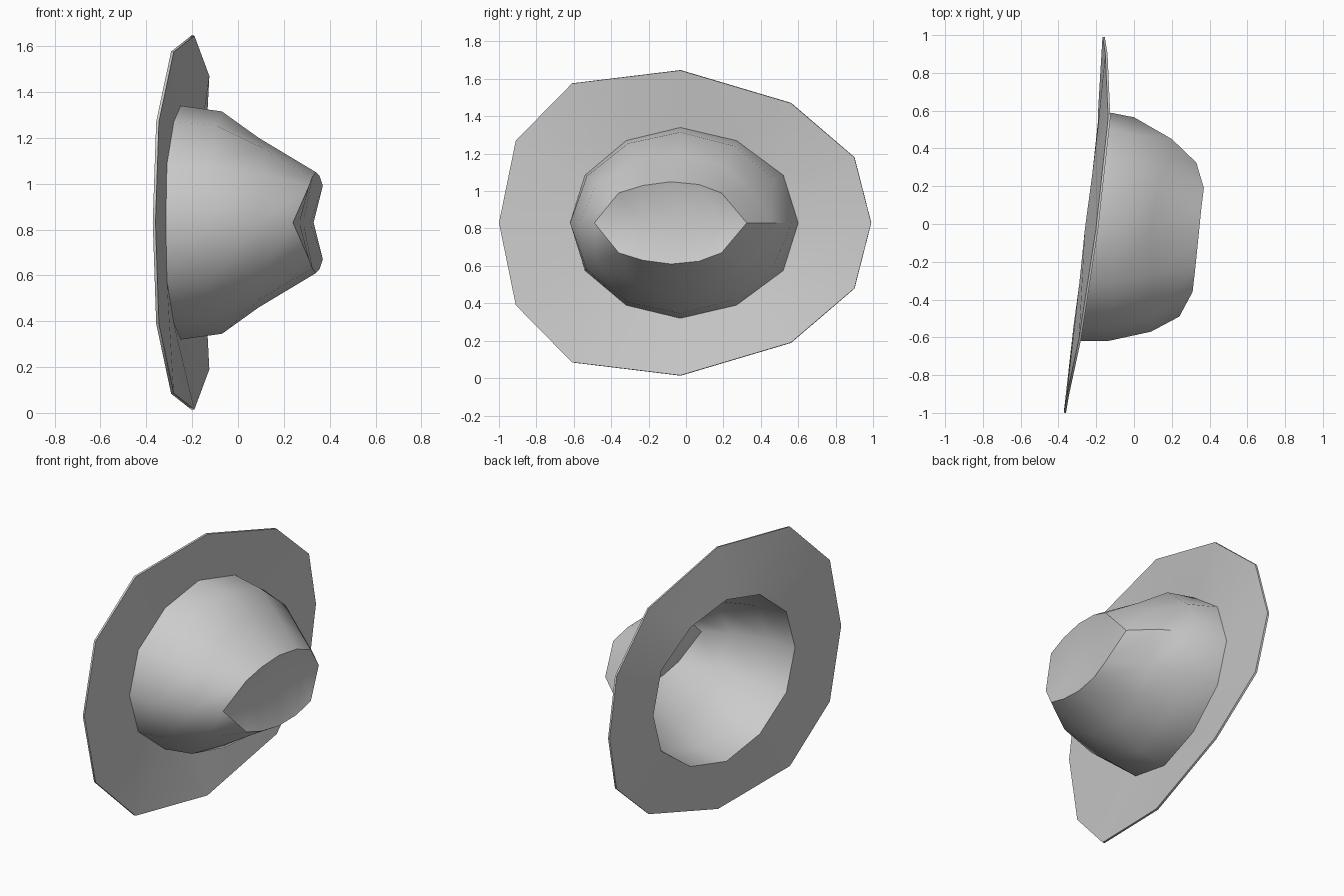
import bpy, bmesh, math

if "Cube" in bpy.data.objects:
    bpy.data.objects.remove(bpy.data.objects["Cube"])

CZ = 0.83  # height of the symmetry plane of the hat lying on its side

grey = bpy.data.materials.new("grey_felt")
grey.diffuse_color = (0.6, 0.6, 0.6, 1)
grey.use_nodes = True
grey.node_tree.nodes["Principled BSDF"].inputs["Base Color"].default_value = grey.diffuse_color

# Half rings from front to back as (x, y, height above the symmetry plane)
brim_edge = [(-.36, -1, 0), (-.345, -.91, .44), (-.28, -.61, .745), (-.19, -.03, .815),
             (-.125, .56, .64), (-.14, .9, .35), (-.155, .99, 0)]
crown_base = [(-.315, -.62, 0), (-.31, -.54, .255), (-.28, -.32, .44), (-.25, -.03, .51),
              (-.21, .27, .44), (-.18, .52, .255), (-.18, .6, 0)]
crown_low = [(-.14, -.62, 0), (-.13, -.53, .25), (-.1, -.31, .425), (-.07, -.03, .485),
             (-.03, .26, .41), (0, .47, .23), (0, .565, 0)]
crown_high = [(.09, -.57, 0), (.11, -.48, .21), (.1, -.27, .33), (.09, -.03, .37),
              (.13, .2, .31), (.18, .34, .18), (.2, .45, 0)]
crown_ridge = [(.24, -.49, 0), (.31, -.36, .16), (.325, -.23, .2), (.34, -.08, .22),
               (.355, .07, .205), (.37, .19, .16), (.33, .325, 0)]


def full_ring(bm, half):
    """Mirror a half ring and return its 12 vertices in order."""
    pts = [(x, y, CZ + h) for x, y, h in half]
    pts += [(x, y, CZ - h) for x, y, h in half[-2:0:-1]]
    return [bm.verts.new(p) for p in pts]


bm = bmesh.new()
rings = [full_ring(bm, h) for h in
         (brim_edge, crown_base, crown_low, crown_high, crown_ridge)]

# Brim and crown wall
for outer, inner in zip(rings, rings[1:]):
    for i in range(12):
        j = (i + 1) % 12
        bm.faces.new((outer[i], inner[i], inner[j], outer[j]))

# Creased top: a valley running front to back between the two ridges
top = rings[-1]
valley = [top[0]]
for x, y, h in crown_ridge[1:-1]:
    valley.append(bm.verts.new((.24 + .11 * (y + .49), y, CZ)))
valley.append(top[6])
for i in range(6):
    up = (top[i], valley[i], valley[i + 1], top[i + 1])
    a, b = top[-i % 12], top[-(i + 1) % 12]
    down = (a, b, valley[i + 1], valley[i])
    for loop in (up, down):
        bm.faces.new(list(dict.fromkeys(loop)))

mesh = bpy.data.meshes.new("hat_shell")
bm.to_mesh(mesh)
bm.free()
hat = bpy.data.objects.new("hat_shell", mesh)
bpy.context.collection.objects.link(hat)
mesh.materials.append(grey)

# Thin felt thickness, then smooth shading with sharp brim edges
bpy.context.view_layer.objects.active = hat
hat.select_set(True)
felt = hat.modifiers.new("felt_thickness", 'SOLIDIFY')
felt.thickness = 0.012
felt.offset = -1
bpy.ops.object.modifier_apply(modifier=felt.name)
bpy.ops.object.shade_smooth_by_angle(angle=math.radians(45))
